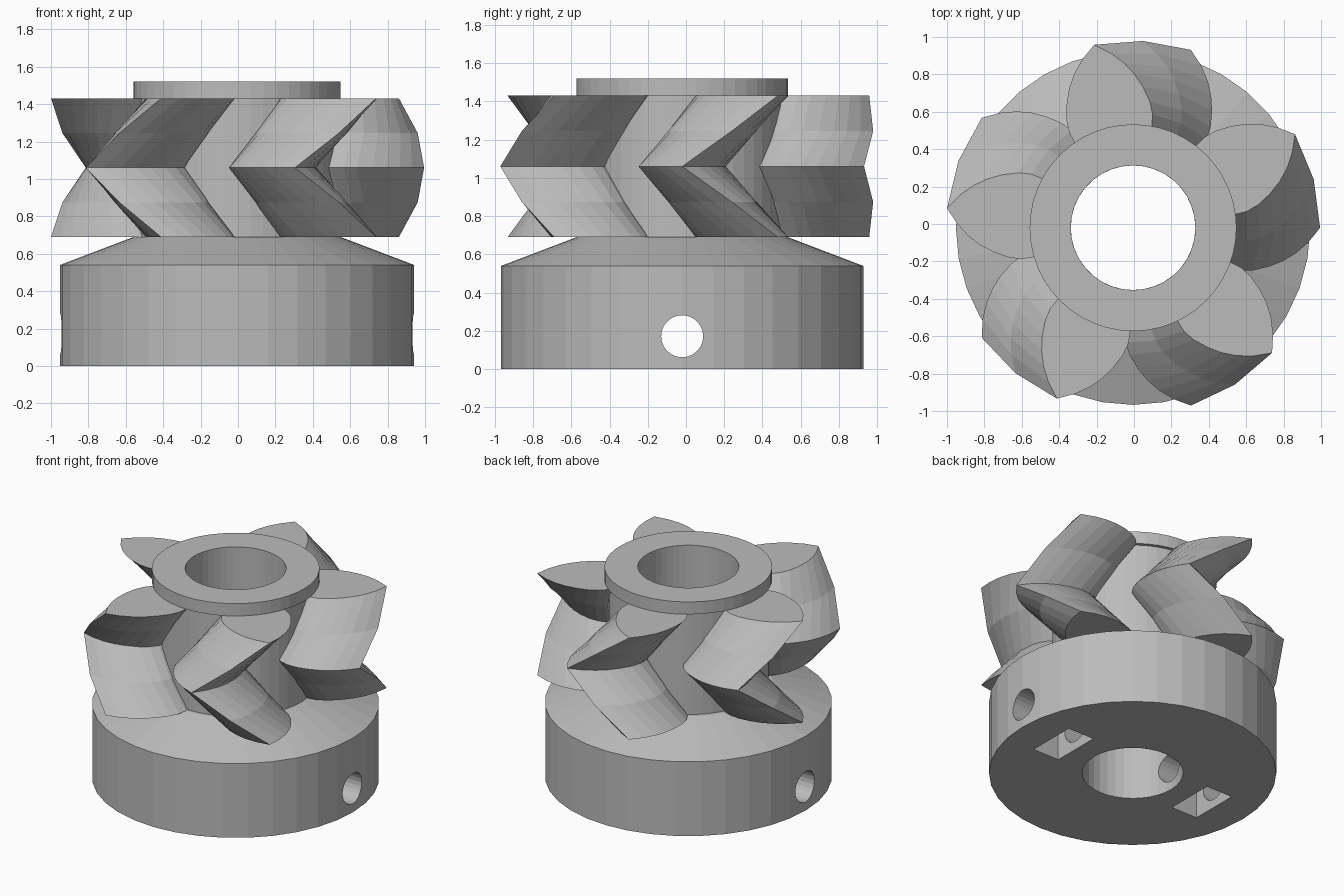
import bpy
import bmesh
from math import cos, sin, pi, radians

if "Cube" in bpy.data.objects:
    bpy.data.objects.remove(bpy.data.objects["Cube"])

CX, CY = -0.005, -0.02      # shaft axis
BORE = 0.333
HUB = 0.553
COLLAR = 0.947
GEAR_LOW, GEAR_HIGH = 0.69, 1.43

grey = bpy.data.materials.new("plain_grey")
grey.use_nodes = True
grey.diffuse_color = (0.5, 0.5, 0.5, 1)
grey.node_tree.nodes["Principled BSDF"].inputs["Base Color"].default_value = (0.5, 0.5, 0.5, 1)


def make_object(name, bm):
    bmesh.ops.recalc_face_normals(bm, faces=bm.faces)
    mesh = bpy.data.meshes.new(name)
    bm.to_mesh(mesh)
    bm.free()
    mesh.materials.append(grey)
    obj = bpy.data.objects.new(name, mesh)
    obj.location = (CX, CY, 0)
    bpy.context.collection.objects.link(obj)
    return obj


def loft(bm, rings, closed):
    """Join equal point rings; either back to the first ring or with end caps."""
    loops = [[bm.verts.new(p) for p in ring] for ring in rings]
    count = len(loops[0])
    pairs = list(zip(loops, loops[1:]))
    if closed:
        pairs.append((loops[-1], loops[0]))
    else:
        bm.faces.new(loops[0])
        bm.faces.new(loops[-1])
    for a, b in pairs:
        for i in range(count):
            j = (i + 1) % count
            bm.faces.new((a[i], a[j], b[j], b[i]))


def lathe(name, profile, sides):
    """Turned ring from a closed radius/height profile."""
    bm = bmesh.new()
    rings = [[(r * cos(2 * pi * i / sides), r * sin(2 * pi * i / sides), z)
              for i in range(sides)] for r, z in profile]
    loft(bm, rings, True)
    return make_object(name, bm)


def box(bm, x, y, z):
    """Box between the low and high limits on each axis."""
    rings = [[(x[0], y[0], h), (x[1], y[0], h), (x[1], y[1], h), (x[0], y[1], h)] for h in z]
    loft(bm, rings, False)


def cut(target, cutter):
    mod = target.modifiers.new("cut", 'BOOLEAN')
    mod.operation = 'DIFFERENCE'
    mod.solver = 'EXACT'
    mod.object = cutter
    bpy.context.view_layer.update()
    result = target.evaluated_get(bpy.context.evaluated_depsgraph_get())
    mesh = bpy.data.meshes.new_from_object(result)
    target.modifiers.clear()
    target.data = mesh
    bpy.data.objects.remove(cutter)


# Collar with a sloped shoulder
collar = lathe("clamp_collar", [(BORE, 0), (COLLAR, 0), (COLLAR, 0.54),
                                (HUB, GEAR_LOW), (BORE, GEAR_LOW)], 36)

# Nut pockets, open underneath on both sides
for side in (-1, 1):
    bm = bmesh.new()
    box(bm, sorted((side * 0.49, side * 0.7)), (-0.18, 0.18), (-0.1, 0.35))
    cut(collar, make_object("pocket_cutter", bm))

# Cross hole for the clamp screws
bm = bmesh.new()
loft(bm, [[(x, 0.11 * cos(2 * pi * i / 24), 0.172 + 0.11 * sin(2 * pi * i / 24))
           for i in range(24)] for x in (-1.2, 1.2)], False)
cut(collar, make_object("screw_cutter", bm))

# Hub with a slightly wider rim at the top
lathe("gear_hub", [(BORE, GEAR_LOW), (0.53, GEAR_LOW), (0.53, GEAR_HIGH),
                   (HUB, GEAR_HIGH), (HUB, 1.52), (BORE, 1.52)], 48)

# Herringbone teeth: pointed curved profile, twisted one way then back
flank = [(0.45, 20), (0.55, 22.5), (0.615, 21.8), (0.68, 19.6), (0.755, 16),
         (0.82, 12.6), (0.88, 9), (0.94, 4.8)]
section = [(r, -a) for r, a in flank] + [(1.0, 0)] + [(r, a) for r, a in reversed(flank)]
STEPS = 4
for t in range(5):
    bm = bmesh.new()
    rings = []
    for s in range(STEPS + 1):
        z = GEAR_LOW + (GEAR_HIGH - GEAR_LOW) * s / STEPS
        twist = 72 * t + 30 * abs(2 * s / STEPS - 1)
        rings.append([(r * cos(radians(a + twist)), r * sin(radians(a + twist)), z)
                      for r, a in section])
    loft(bm, rings, False)
    make_object(f"gear_tooth_{t + 1}", bm)
